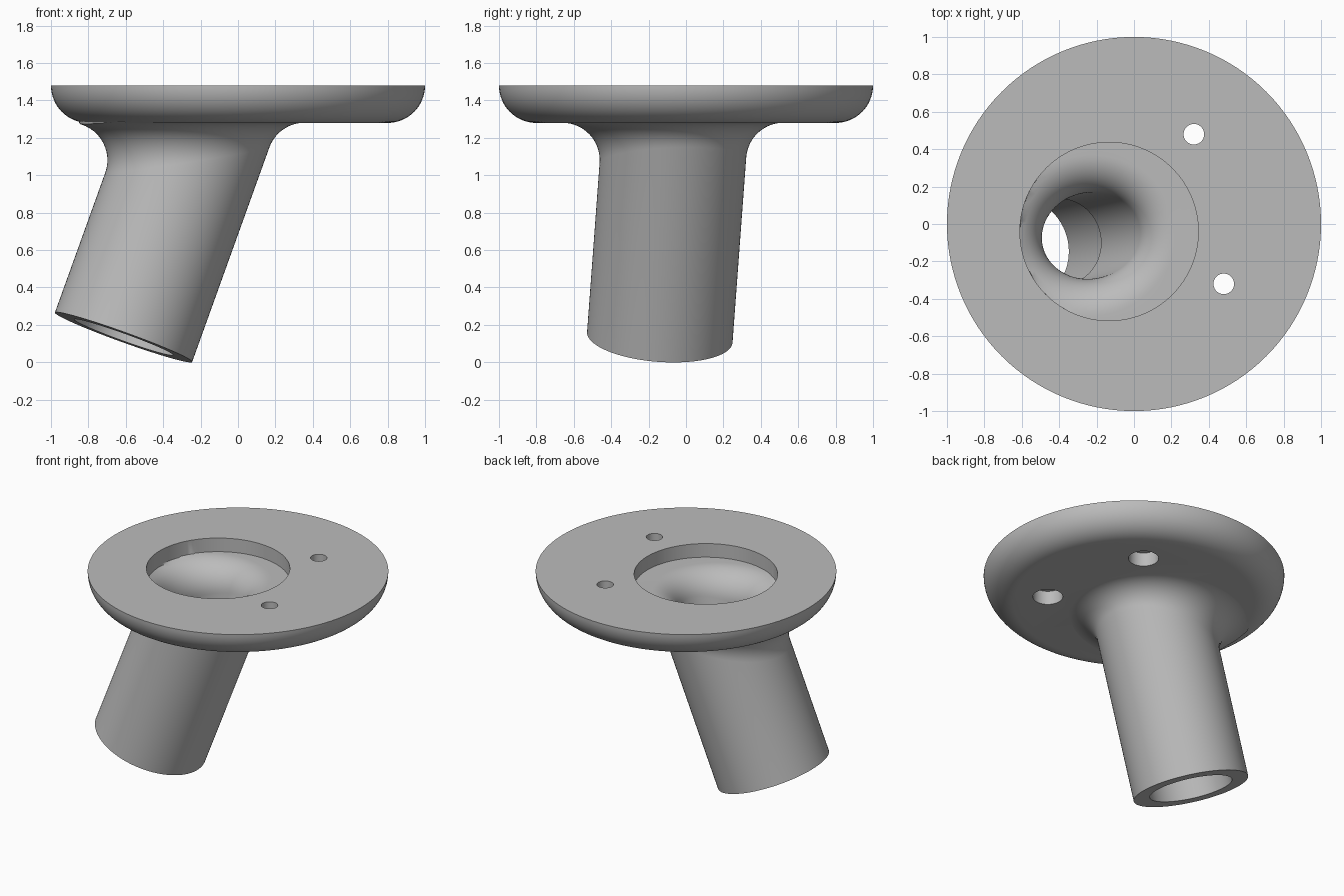
import bpy, bmesh, math
from mathutils import Vector

if "Cube" in bpy.data.objects:
    bpy.data.objects.remove(bpy.data.objects["Cube"])

SEG = 96
BASE = Vector((-0.612, -0.14, 0.134))            # centre of the tube's lower end
AXIS = Vector((0.36, 0.074, 1)).normalized()
U = Vector((0, 1, 0)).cross(AXIS).normalized()
V = AXIS.cross(U)
UP = Vector((0, 0, 1))
BOTTOM, TOP, FILLET = 1.28, 1.48, 0.2
RECESS = Vector((-0.133, -0.04, 0))
RECESS_R = 0.477


def loft(name, rings):
    """Closed solid through a list of equal-length rings."""
    bm = bmesh.new()
    vs = [[bm.verts.new(p) for p in ring] for ring in rings]
    n = len(rings[0])
    for a, b in zip(vs, vs[1:]):
        for i in range(n):
            j = (i + 1) % n
            bm.faces.new((a[i], a[j], b[j], b[i]))
    bm.faces.new(vs[0][::-1])
    bm.faces.new(vs[-1])
    bmesh.ops.remove_doubles(bm, verts=bm.verts, dist=1e-5)
    bmesh.ops.recalc_face_normals(bm, faces=bm.faces)
    me = bpy.data.meshes.new(name)
    bm.to_mesh(me)
    bm.free()
    ob = bpy.data.objects.new(name, me)
    bpy.context.collection.objects.link(ob)
    return ob


def turned(name, profile, x=0, y=0, seg=SEG):
    """Solid of revolution about a vertical line."""
    return loft(name, [[(x + r * math.cos(math.tau * i / seg), y + r * math.sin(math.tau * i / seg), z)
                        for i in range(seg)] for r, z in profile])


def normals():
    return [U * math.cos(math.tau * i / SEG) + V * math.sin(math.tau * i / SEG) for i in range(SEG)]


def tube_ring(r, along):
    return [BASE + AXIS * along + n * r for n in normals()]


def flare_rings(r, plane_z, centre, limit, steps=14):
    """Fillet from the tilted tube out to a level plane, kept inside a circle."""
    rings = [[] for _ in range(steps + 1)]
    for n in normals():
        c = BASE + n * (r + FILLET)
        c += AXIS * ((plane_z - FILLET - c.z) / AXIS.z)
        ang = (-n).angle(UP)
        for k, ring in enumerate(rings):
            t = k / steps
            d = (-n * math.sin((1 - t) * ang) + UP * math.sin(t * ang)) / math.sin(ang)
            p = c + d * FILLET
            flat = Vector((p.x - centre.x, p.y - centre.y, 0))
            if flat.length > limit:
                flat *= limit / flat.length
            ring.append(Vector((centre.x + flat.x, centre.y + flat.y, p.z)))
    return rings


def combine(target, other, operation):
    mod = target.modifiers.new(operation.lower(), 'BOOLEAN')
    mod.object, mod.operation, mod.solver = other, operation, 'EXACT'
    bpy.context.view_layer.objects.active = target
    bpy.ops.object.modifier_apply(modifier=mod.name)
    bpy.data.objects.remove(other, do_unlink=True)


# round flange with a rounded lower rim
rim = [(0.8 + 0.2 * math.sin(a), TOP - 0.2 * math.cos(a))
       for a in (math.pi / 2 * k / 16 for k in range(17))]
body = turned("flanged_tube", rim, seg=128)

# slanted tube flaring into the flange
flare = flare_rings(0.39, BOTTOM + 0.001, Vector((0, 0, 0)), 0.85)
cap = [Vector((p.x, p.y, 1.33)) for p in flare[-1]]
combine(body, loft("slanted_tube", [tube_ring(0.39, 0)] + flare + [cap]), 'UNION')

# stepped bore, flared mouth and round recess
mouth = flare_rings(0.23, 1.38, RECESS, RECESS_R)
wall = []
for p in mouth[-1]:
    d = Vector((p.x - RECESS.x, p.y - RECESS.y, 0)).normalized()
    wall.append(RECESS + d * RECESS_R)
bore = [tube_ring(0.28, -0.1), tube_ring(0.28, 0.65), tube_ring(0.23, 0.65)] + mouth
bore += [[p + UP * z for p in wall] for z in (1.38, 1.6)]
combine(body, loft("bore", bore), 'DIFFERENCE')

# two screw holes, counterbored from below
for x, y in ((0.32, 0.48), (0.48, -0.32)):
    hole = [(0.1, 1.2), (0.1, 1.38), (0.055, 1.38), (0.055, 1.6)]
    combine(body, turned("screw_hole", hole, x, y, 48), 'DIFFERENCE')

# finish
grey = bpy.data.materials.new("grey")
grey.diffuse_color = (0.5, 0.5, 0.5, 1)
grey.use_nodes = True
grey.node_tree.nodes["Principled BSDF"].inputs["Base Color"].default_value = grey.diffuse_color
body.data.materials.clear()
body.data.materials.append(grey)
for f in body.data.polygons:
    f.material_index = 0
bpy.ops.object.select_all(action='DESELECT')
body.select_set(True)
bpy.context.view_layer.objects.active = body
bpy.ops.object.shade_smooth_by_angle(angle=math.radians(30))
